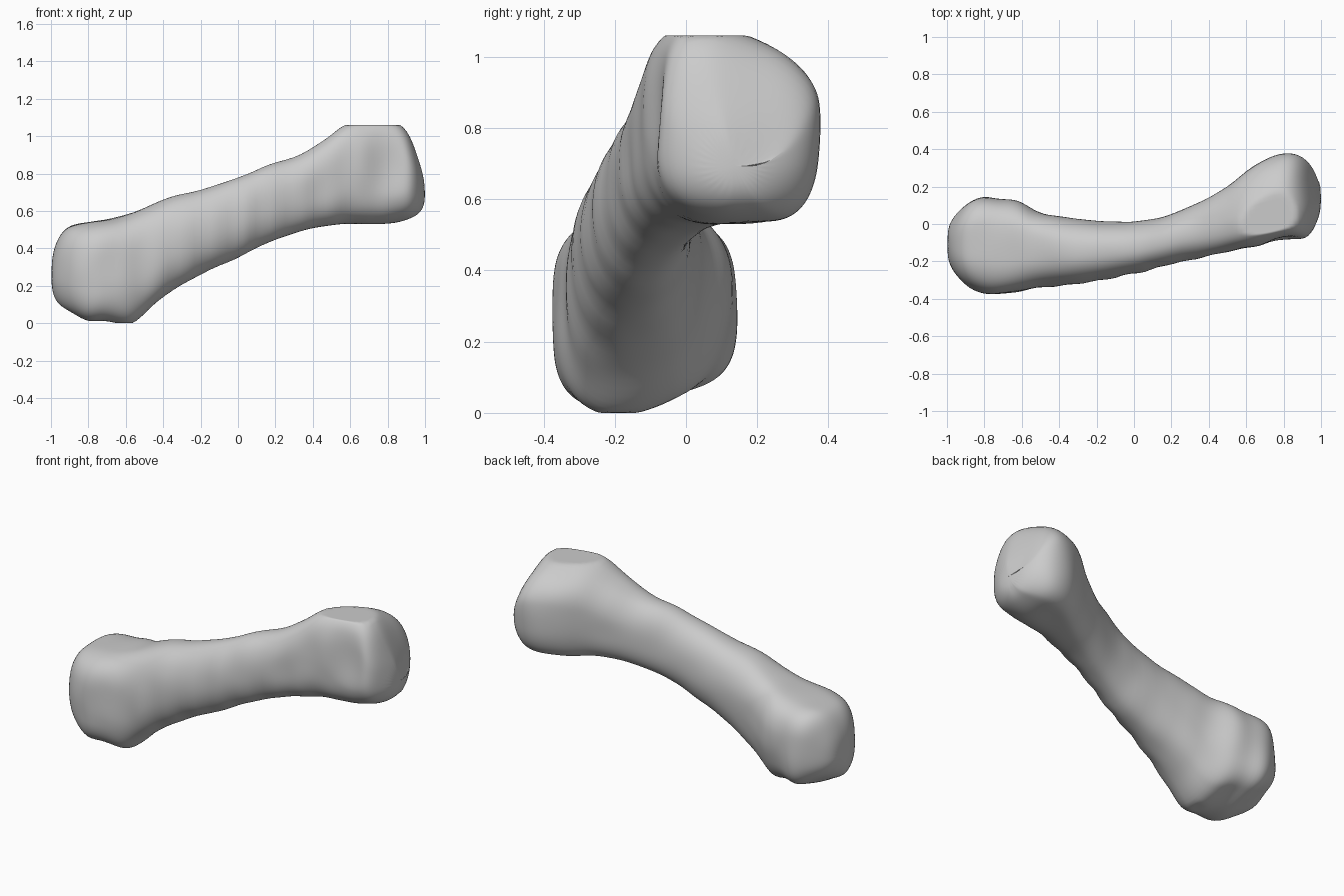
import bpy, bmesh, math
from mathutils import Vector, noise

cube = bpy.data.objects.get("Cube")
if cube:
    bpy.data.objects.remove(cube, do_unlink=True)

# One flat grey colour
grey = bpy.data.materials.new("Bone grey")
grey.use_nodes = True
colour = (0.6, 0.6, 0.6, 1)
grey.diffuse_color = colour
grey.node_tree.nodes["Principled BSDF"].inputs["Base Color"].default_value = colour

# Cross-sections along the bone: x, front y, back y, bottom z, top z
SECTIONS = [
    (-1.0, -.16, -.05, .20, .32),
    (-.985, -.23, .01, .12, .41),
    (-.94, -.29, .065, .075, .50),
    (-.88, -.34, .12, .05, .535),
    (-.80, -.378, .155, -.005, .54),
    (-.72, -.378, .135, .015, .55),
    (-.62, -.365, .13, -.015, .575),
    (-.55, -.348, .08, -.01, .595),
    (-.46, -.335, .05, .085, .635),
    (-.35, -.325, .035, .175, .685),
    (-.20, -.30, .01, .26, .71),
    (0, -.265, .01, .35, .775),
    (.12, -.235, .025, .41, .835),
    (.30, -.19, .09, .485, .885),
    (.45, -.165, .17, .52, .965),
    (.55, -.14, .24, .525, 1.06),
    (.65, -.12, .32, .525, 1.09),
    (.75, -.10, .37, .525, 1.1),
    (.85, -.085, .385, .53, 1.09),
    (.92, -.085, .345, .55, 1.01),
    (.97, -.01, .28, .58, .86),
    (1.0, .07, .20, .64, .76),
]
SIDES = 32
FLAT_TOP = 1.06


def signed_power(value, power):
    return math.copysign(abs(value) ** power, value)


def section_ring(bm, section):
    """Rounded-box ring, boxy at the heads, rounder on shaft and tips."""
    x, front, back, bottom, top = section
    head = min(1, max(0, (abs(x) - 0.3) / 0.4))
    tip = min(1, max(0, (abs(x) - 0.88) / 0.1))
    neck = max(0, 1 - abs(x + 0.58) / 0.22)
    power = 2 / (2.25 + 1.0 * head - 1.1 * tip)
    ring = []
    for i in range(SIDES):
        angle = math.tau * i / SIDES
        u = signed_power(math.cos(angle), power)
        v = signed_power(math.sin(angle), power)
        # The heads lean: upper head toward the front at its top,
        # lower head toward the front at its bottom
        lean = -0.12 * head * v if x > 0 else 0.05 * head * v
        y = (front + back) / 2 + u * (back - front) / 2
        y += lean * (back - front) * (1 - abs(u))
        z = (bottom + top) / 2 + v * (top - bottom) / 2
        # Bevel the back corners of the upper head; on the lower head
        # raise the back of the underside and tuck in the neck
        if u > 0 and x > 0:
            z -= head * u * v * (0.11 if v > 0 else 0.02)
        elif u > -0.1 and v < 0:
            z -= head * v * 0.05 * min(1, (u + 0.1) / 0.6)
            y += neck * v * 0.07 * max(0, u)
        ring.append(bm.verts.new((x, y, z)))
    return ring


# Loft the bone through all rings
bm = bmesh.new()
rings = [section_ring(bm, s) for s in SECTIONS]
for a, b in zip(rings, rings[1:]):
    for i in range(SIDES):
        j = (i + 1) % SIDES
        bm.faces.new((a[i], b[i], b[j], a[j]))
bm.faces.new(rings[0])
bm.faces.new(list(reversed(rings[-1])))
bmesh.ops.recalc_face_normals(bm, faces=bm.faces)

mesh = bpy.data.meshes.new("bone")
bm.to_mesh(mesh)
bm.free()
bone = bpy.data.objects.new("bone", mesh)
bpy.context.collection.objects.link(bone)
mesh.materials.append(grey)

# Smooth the loft and bake it in
bpy.context.view_layer.objects.active = bone
bone.select_set(True)
smoother = bone.modifiers.new("Smooth", 'SUBSURF')
smoother.levels = 2
bpy.ops.object.modifier_apply(modifier=smoother.name)

# Worn surface, ripples low on the front, a shallow hollow in the upper
# head's front, then the flat top and bottom
normals = [v.normal.copy() for v in bone.data.vertices]
for vert, normal in zip(bone.data.vertices, normals):
    p = vert.co
    shaft = max(0, 1 - abs(p.x) / 0.9)
    low_front = max(0, -normal.y) * min(1, max(0, 0.6 - normal.z))
    offset = 0.006 * noise.noise(Vector((p.x * 7, p.y * 5, p.z * 5)))
    offset += 0.006 * shaft * low_front * math.sin(p.x * 40)
    hollow = math.hypot((p.x - 0.82) / 0.17, (p.z - 0.88) / 0.22)
    offset -= 0.02 * max(0, -normal.y) * max(0, 1 - hollow ** 2) ** 2
    p += normal * offset
    p.z = min(max(p.z, 0), FLAT_TOP)
    p.x = min(max(p.x, -1), 1)

bpy.ops.object.shade_smooth_by_angle(angle=math.radians(40))
